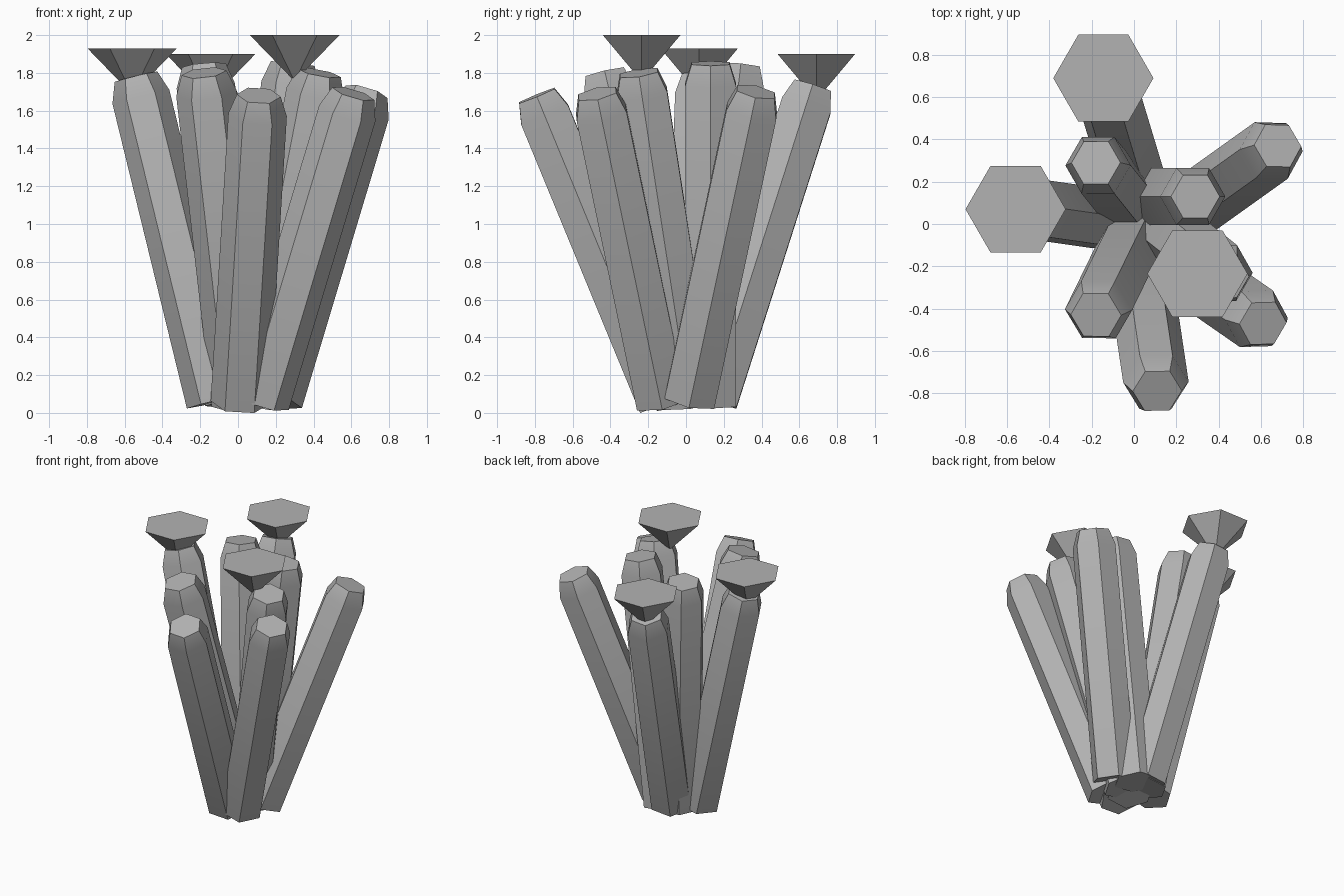
import bpy
import bmesh
from math import cos, sin, pi, radians
from mathutils import Vector

cube = bpy.data.objects.get("Cube")
if cube:
    bpy.data.objects.remove(cube, do_unlink=True)

# One plain stone colour
stone = bpy.data.materials.new("stone_grey")
stone.use_nodes = True
grey = (0.45, 0.45, 0.45, 1)
stone.diffuse_color = grey
stone.node_tree.nodes["Principled BSDF"].inputs["Base Color"].default_value = grey


def add_object(name, bm):
    bmesh.ops.recalc_face_normals(bm, faces=bm.faces)
    mesh = bpy.data.meshes.new(name)
    bm.to_mesh(mesh)
    bm.free()
    mesh.materials.append(stone)
    obj = bpy.data.objects.new(name, mesh)
    bpy.context.collection.objects.link(obj)
    bpy.ops.object.select_all(action="DESELECT")
    obj.select_set(True)
    bpy.context.view_layer.objects.active = obj
    bpy.ops.object.shade_smooth_by_angle(angle=radians(30))
    return obj


def hex_ring(bm, radius, z):
    return [bm.verts.new((radius * cos(i * pi / 3), radius * sin(i * pi / 3), z))
            for i in range(6)]


def column(name, base, tip, radius=0.155):
    """Leaning six-sided shaft with a tapered shoulder and a flat tip."""
    axis = Vector(tip) - Vector(base)
    bm = bmesh.new()
    rings = [hex_ring(bm, radius, 0),
             hex_ring(bm, radius, axis.length - 0.11),
             hex_ring(bm, radius * 0.75, axis.length)]
    for low, high in zip(rings, rings[1:]):
        for i in range(6):
            j = (i + 1) % 6
            bm.faces.new((low[i], low[j], high[j], high[i]))
    bm.faces.new(rings[0])
    bm.faces.new(rings[-1])
    obj = add_object(name, bm)
    obj.location = base
    obj.rotation_mode = "QUATERNION"
    obj.rotation_quaternion = Vector((0, 0, 1)).rotation_difference(axis)


def cap(name, x, y, top):
    """Upright six-sided cone standing on its point."""
    bm = bmesh.new()
    rim = hex_ring(bm, 0.237, 0)
    point = bm.verts.new((0, 0, -0.245))
    bm.faces.new(rim)
    for i in range(6):
        bm.faces.new((rim[i], point, rim[(i + 1) % 6]))
    add_object(name, bm).location = (x, y, top)


# Columns: base centre, tip centre
column("front_column", (0.01, -0.12, 0.055), (0.11, -0.79, 1.68))
column("front_left_column", (0.12, -0.13, 0.06), (0.61, -0.47, 1.69))
column("inner_front_left_column", (0.09, 0.02, 0.05), (0.43, -0.25, 1.80))
column("back_left_column", (0.19, 0.02, 0.07), (0.68, 0.37, 1.70))
column("inner_back_left_column", (0.09, 0.13, 0.04), (0.29, 0.13, 1.85))
column("back_column", (0.02, 0.14, 0.07), (-0.14, 0.67, 1.73))
column("inner_back_right_column", (-0.02, 0.09, 0.05), (-0.18, 0.29, 1.84))
column("right_column", (-0.12, 0.02, 0.06), (-0.54, 0.08, 1.78))
column("front_right_column", (0.02, -0.02, 0.05), (-0.18, -0.43, 1.80), 0.16)

# Caps
cap("inner_front_left_cap", 0.30, -0.235, 2.0)
cap("right_cap", -0.56, 0.07, 1.93)
cap("back_cap", -0.145, 0.69, 1.90)
